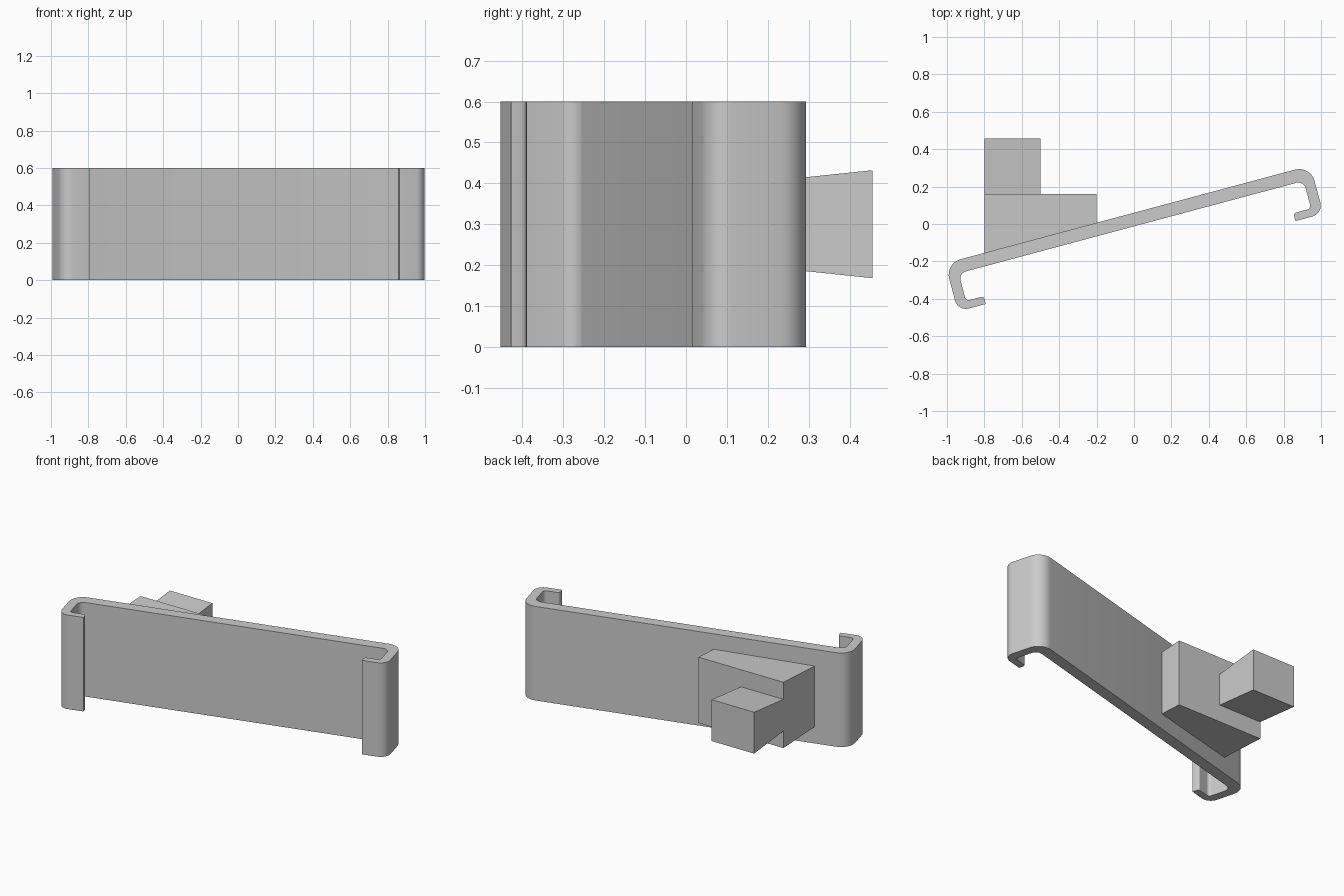
import bpy, bmesh, math
from mathutils import Vector, Matrix

old = bpy.data.objects.get("Cube")
if old:
    bpy.data.objects.remove(old, do_unlink=True)

grey = bpy.data.materials.new("plain grey")
grey.use_nodes = True
colour = (0.6, 0.6, 0.6, 1)
grey.diffuse_color = colour
grey.node_tree.nodes["Principled BSDF"].inputs["Base Color"].default_value = colour


def finish(bm, name):
    bmesh.ops.recalc_face_normals(bm, faces=bm.faces)
    mesh = bpy.data.meshes.new(name)
    bm.to_mesh(mesh)
    bm.free()
    mesh.materials.append(grey)
    obj = bpy.data.objects.new(name, mesh)
    bpy.context.collection.objects.link(obj)
    return obj


def rounded(points, steps=8):
    """Outline with each corner (x, y, radius) replaced by an arc; corners are square."""
    out = []
    for i, (x, y, r) in enumerate(points):
        p = Vector((x, y))
        if r == 0:
            out.append(p)
            continue
        a = (Vector(points[i - 1][:2]) - p).normalized()
        b = (Vector(points[(i + 1) % len(points)][:2]) - p).normalized()
        centre = p + (a + b) * r
        for k in range(steps + 1):
            t = math.pi / 2 * k / steps
            out.append(centre - r * (b * math.cos(t) + a * math.sin(t)))
    return out


def prism(name, outline, low, high):
    """Plan outline extruded upward; low and high give z from y."""
    bm = bmesh.new()
    face = bm.faces.new([bm.verts.new((p[0], p[1], low(p[1]))) for p in outline])
    top = bmesh.ops.extrude_face_region(bm, geom=[face])["geom"]
    for v in top:
        if isinstance(v, bmesh.types.BMVert):
            v.co.z = high(v.co.y)
    return finish(bm, name)


# Hooked plate: one half of the section, mirrored, then turned
half, back, front, outer = 1.011, 0.058, -0.012, -0.208
wall, lip, tip = 0.056, 0.043, 0.857
right = [
    (half, back, 0.085), (half, outer, 0.06),
    (tip, outer, 0), (tip, outer + lip, 0.015),
    (half - wall, outer + lip, 0.02), (half - wall, front, 0.04),
]
section = right + [(-x, y, r) for x, y, r in reversed(right)]
plate = prism("hooked_plate", rounded(section), lambda y: 0, lambda y: 0.6)
plate.data.transform(Matrix.Rotation(math.radians(15), 4, "Z")
                     @ Matrix.Translation((-0.019, 0, 0)))
bpy.context.view_layer.objects.active = plate
plate.select_set(True)
bpy.ops.object.shade_smooth_by_angle(angle=math.radians(30))


# Flared blocks on the back, growing taller away from the plate
def flared(name, outline, end_y, end_half, slope):
    def rise(y):
        return end_half - (end_y - y) * slope
    return prism(name, outline, lambda y: 0.3 - rise(y), lambda y: 0.3 + rise(y))


flared("wedge_block", [(-0.8, -0.18), (-0.2, -0.02), (-0.2, 0.16), (-0.8, 0.16)],
       0.16, 0.21, 0.052)
flared("tail_block", [(-0.8, 0.16), (-0.5, 0.16), (-0.5, 0.456), (-0.8, 0.456)],
       0.456, 0.132, 0.105)
